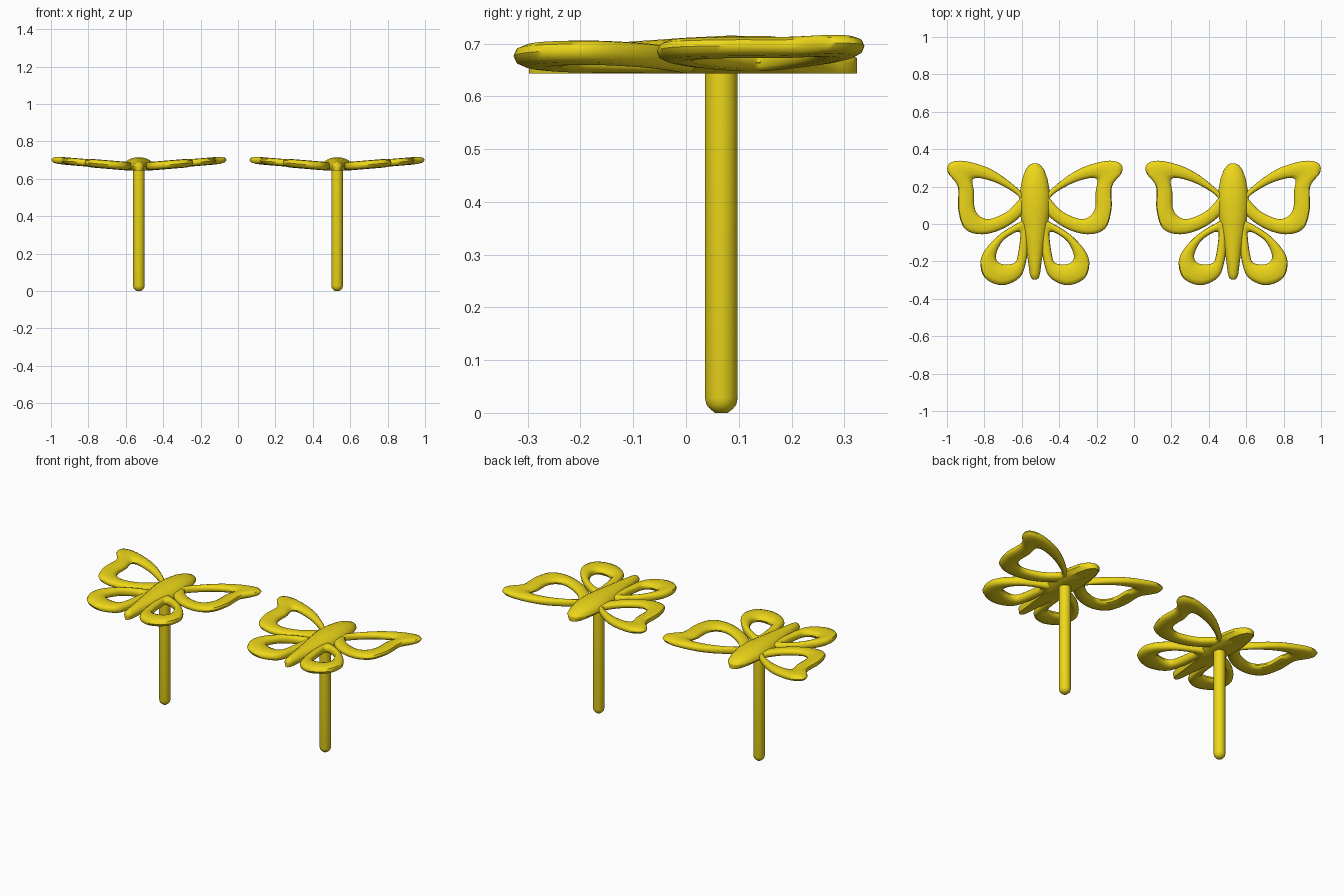
import bpy, math
from mathutils import Vector

if "Cube" in bpy.data.objects:
    bpy.data.objects.remove(bpy.data.objects["Cube"])

gold = bpy.data.materials.new("yellow_gold")
gold.diffuse_color = (0.85, 0.68, 0.01, 1)
gold.use_nodes = True
gold.node_tree.nodes["Principled BSDF"].inputs["Base Color"].default_value = gold.diffuse_color


def make(name, verts, faces, mirror=False):
    """Create the left and right earring copies of one part."""
    me = bpy.data.meshes.new(name)
    me.from_pydata(verts, [], faces)
    me.materials.append(gold)
    for side, x in (("left", -0.53), ("right", 0.53)):
        ob = bpy.data.objects.new(f"{side}_{name}", me)
        bpy.context.collection.objects.link(ob)
        ob.location.x = x
        if mirror:
            ob.modifiers.new("mirror", 'MIRROR')
        bpy.context.view_layer.objects.active = ob
        ob.select_set(True)
        bpy.ops.object.shade_smooth_by_angle(angle=math.radians(45))
        ob.select_set(False)


def smooth_loop(pts, steps=5):
    """Closed Catmull-Rom curve through the points."""
    p = [Vector(q) for q in pts]
    n, out = len(p), []
    for i in range(n):
        a, b, c, d = p[i - 1], p[i], p[(i + 1) % n], p[(i + 2) % n]
        for k in range(steps):
            t = k / steps
            out.append(0.5 * (2 * b + (c - a) * t + (2 * a - 5 * b + 4 * c - d) * t * t
                              + (3 * b - a - 3 * c + d) * t ** 3))
    return out


def wing(name, outer, inner, half_h, sides=12):
    """Rounded open frame between an outer and an inner outline, tilted upwards."""
    o, i = smooth_loop(outer), smooth_loop(inner)
    n, verts, faces = len(o), [], []
    for a, b in zip(o, i):
        mid, half = (a + b) / 2, (a - b) / 2
        for k in range(sides):
            t = math.tau * k / sides
            c, s = math.cos(t), math.sin(t)
            q = mid + half * math.copysign(abs(c) ** 0.8, c)
            z = 0.662 + 0.083 * q.x + half_h * math.copysign(abs(s) ** 0.8, s)
            verts.append((q.x, q.y, z))
    for r in range(n):
        for k in range(sides):
            r2, k2 = (r + 1) % n, (k + 1) % sides
            faces.append((r * sides + k, r * sides + k2, r2 * sides + k2, r2 * sides + k))
    # outlines run clockwise, so flip the winding to face outwards
    make(name, verts, [f[::-1] for f in faces], True)


def rings(name, loops):
    """Skin a list of cross-sections and cap both ends."""
    m = len(loops[0])
    verts = [v for lp in loops for v in lp]
    faces = [(r * m + k, r * m + (k + 1) % m, (r + 1) * m + (k + 1) % m, (r + 1) * m + k)
             for r in range(len(loops) - 1) for k in range(m)]
    faces += [tuple(range(m))[::-1], tuple(range(len(verts) - m, len(verts)))]
    make(name, verts, faces)


# Upper wings
wing("upper_wings",
     [(0.05, 0.14), (0.14, 0.23), (0.25, 0.30), (0.38, 0.337), (0.455, 0.325), (0.465, 0.275),
      (0.412, 0.20), (0.41, 0.08), (0.375, -0.025), (0.28, -0.055), (0.16, -0.02), (0.06, 0.06)],
     [(0.085, 0.145), (0.13, 0.18), (0.21, 0.222), (0.29, 0.245), (0.327, 0.242), (0.334, 0.22),
      (0.325, 0.17), (0.323, 0.09), (0.295, 0.042), (0.24, 0.027), (0.15, 0.065), (0.09, 0.125)],
     0.020)

# Lower wings
wing("lower_wings",
     [(0.03, 0.02), (0.10, 0.0), (0.21, -0.075), (0.287, -0.18), (0.27, -0.285),
      (0.175, -0.327), (0.08, -0.285), (0.045, -0.19), (0.035, -0.08)],
     [(0.08, -0.045), (0.115, -0.05), (0.175, -0.095), (0.208, -0.165), (0.195, -0.205),
      (0.15, -0.217), (0.105, -0.205), (0.09, -0.16), (0.08, -0.09)],
     0.023)

# Body: flat underside, domed top; stations are (y, half width, top z)
stations = [(0.324, 0.012, 0.672), (0.315, 0.03, 0.68), (0.29, 0.05, 0.692), (0.24, 0.068, 0.705),
            (0.16, 0.082, 0.714), (0.08, 0.082, 0.715), (0.0, 0.07, 0.711), (-0.1, 0.052, 0.704),
            (-0.2, 0.036, 0.697), (-0.265, 0.028, 0.691), (-0.288, 0.021, 0.685), (-0.298, 0.009, 0.675)]
body = []
for y, w, top in stations:
    loop = [(0.72 * w, y, 0.643)]
    for k in range(13):
        t = math.pi * k / 12
        loop.append((w * math.cos(t), y, 0.664 + (top - 0.664) * math.sin(t)))
    loop.append((-0.72 * w, y, 0.643))
    body.append(loop)
rings("body", body)

# Post with a rounded lower end
post = []
for z, r in [(0.002, 0.012), (0.007, 0.021), (0.015, 0.028), (0.028, 0.031), (0.66, 0.031)]:
    post.append([(r * math.cos(math.tau * k / 20), 0.067 + r * math.sin(math.tau * k / 20), z)
                 for k in range(20)])
post[0] = [(x, y, 0.0) for x, y, z in post[0]]
rings("post", post)
